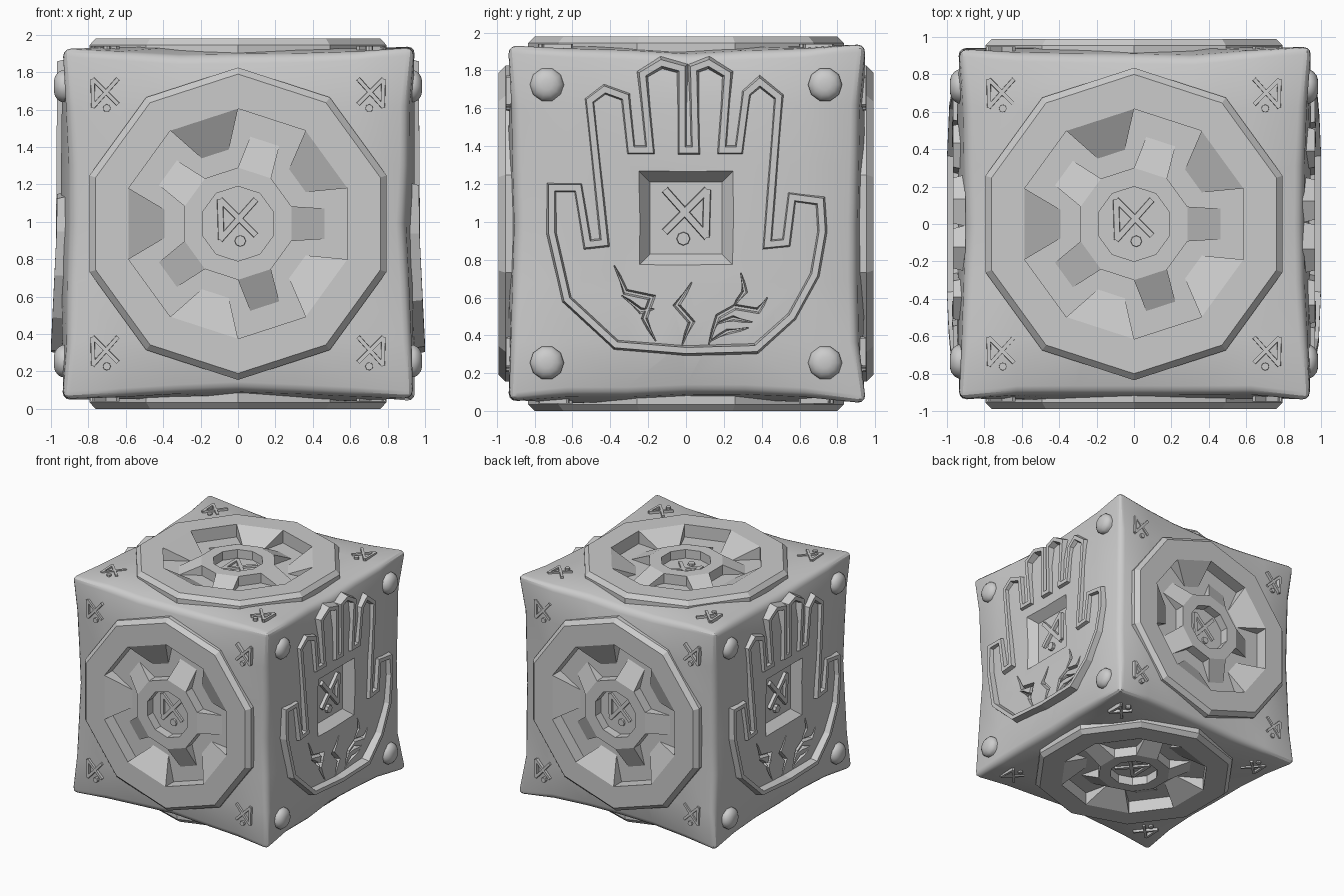
import bpy, bmesh, random
from math import radians, cos, sin
from mathutils import Matrix, Vector

random.seed(4)
if "Cube" in bpy.data.objects:
    bpy.data.objects.remove(bpy.data.objects["Cube"])

stone = bpy.data.materials.new("grey stone")
stone.use_nodes = True
GREY = (0.6, 0.6, 0.6, 1)
stone.diffuse_color = GREY
stone.node_tree.nodes["Principled BSDF"].inputs["Base Color"].default_value = GREY

# Face frames: u right, v up, w outward from the cube centre
CENTRE = Matrix.Translation((0, 0, 0.99))
UPRIGHT = Matrix.Rotation(radians(90), 4, 'X')


def side(turn):
    return CENTRE @ Matrix.Rotation(radians(turn), 4, 'Z') @ UPRIGHT


PLATED = {"front": side(0), "back": side(180), "top": CENTRE,
          "bottom": CENTRE @ Matrix.Rotation(radians(180), 4, 'X')}
HANDED = {"left": side(90), "right": side(270)}


def finish(name, bm, frame=Matrix(), smooth=None):
    bmesh.ops.recalc_face_normals(bm, faces=bm.faces)
    mesh = bpy.data.meshes.new(name)
    bm.to_mesh(mesh)
    bm.free()
    mesh.materials.append(stone)
    ob = bpy.data.objects.new(name, mesh)
    ob.matrix_world = frame
    bpy.context.collection.objects.link(ob)
    if smooth:
        smooth_shade(ob, smooth)
    return ob


def smooth_shade(ob, angle):
    bpy.ops.object.select_all(action='DESELECT')
    ob.select_set(True)
    bpy.context.view_layer.objects.active = ob
    bpy.ops.object.shade_smooth_by_angle(angle=radians(angle))


def polar(r, deg, w):
    return Vector((r * cos(radians(deg)), r * sin(radians(deg)), w))


def lathe(bm, profile, sides=10, start=90, centre=(0, 0)):
    """Closed faceted solid from (radius, height) pairs."""
    shift = Vector((*centre, 0))
    rings = [[bm.verts.new(polar(r, start + 360 * k / sides, w) + shift)
              for k in range(sides)] for r, w in profile]
    for a, b in zip(rings, rings[1:]):
        for k in range(sides):
            j = (k + 1) % sides
            bm.faces.new((a[k], a[j], b[j], b[k]))
    bm.faces.new(rings[0])
    bm.faces.new(rings[-1])


def hull(bm, points):
    verts = [bm.verts.new(p) for p in points]
    bmesh.ops.convex_hull(bm, input=verts)


def ridge(bm, path, base, top, wide, narrow, closed=False, taper=False, lift=None):
    """Mitred bar along a flat path with a trapezoid section."""
    pts = [Vector(p) for p in path]
    n, rings = len(pts), []
    for i, p in enumerate(pts):
        before = p - pts[i - 1] if closed or i else pts[1] - p
        after = pts[(i + 1) % n] - p if closed or i < n - 1 else before
        a, b = before.normalized(), after.normalized()
        na, nb = Vector((-a.y, a.x)), Vector((-b.y, b.x))
        m = (na + nb) / max(1 + na.dot(nb), 0.5)
        if taper and i in (0, n - 1):
            m *= 0.15
        h = top + (lift(p.y) if lift else 0)
        section = ((wide, base), (narrow, h), (-narrow, h), (-wide, base))
        rings.append([bm.verts.new((*(p + m * s), w)) for s, w in section])
    for i in range(n if closed else n - 1):
        a, b = rings[i], rings[(i + 1) % n]
        for k in range(4):
            j = (k + 1) % 4
            bm.faces.new((a[k], a[j], b[j], b[k]))
    if not closed:
        bm.faces.new(rings[0])
        bm.faces.new(rings[-1])


def ornament(bm, cx, cy, size, base, top, flip=1):
    """Abstract mark: crossed bars, a side bar and a dot."""
    bars = [((-.8, 1), (.8, -.8)), ((.8, 1), (-.8, -.6)), ((.8, 1), (.75, -.8))]
    for bar in bars:
        path = [(cx + flip * x * size, cy + y * size) for x, y in bar]
        ridge(bm, path, base, top, size * .16, size * .12)
    dot = (cx - flip * size * .1, cy - size * .85)
    lathe(bm, [(size * .27, base), (size * .24, top)], 8, 0, dot)


# Cutters for the plate sockets, palm recesses and cracks
CRACKS = [[(-.38, -.22), (-.32, -.36), (-.18, -.39), (-.22, -.5), (-.16, -.62)],
          [(-.34, -.38), (-.24, -.46), (-.17, -.45)],
          [(.03, -.31), (-.05, -.43), (.03, -.52), (-.02, -.64)],
          [(.12, -.64), (.17, -.49), (.26, -.44), (.38, -.46), (.43, -.39)],
          [(.25, -.44), (.31, -.36), (.29, -.26)],
          [(.16, -.53), (.25, -.5), (.35, -.52)],
          [(.13, -.62), (.22, -.57), (.33, -.55)]]
cut = bmesh.new()


def add_cut(frame, build):
    old = set(cut.verts)
    build()
    bmesh.ops.transform(cut, matrix=frame, verts=[v for v in cut.verts if v not in old])


def palm_cut():
    hull(cut, [(x * s, y * s + 0.03, w) for s, w in ((.27, .97), (.19, .865))
               for x in (-1, 1) for y in (-1, 1)])
    for crack in CRACKS:
        ridge(cut, crack, .905, .98, .006, .026, taper=True)


for frame in PLATED.values():
    add_cut(frame, lambda: lathe(cut, [(.7, .84), (.7, 1.2)]))
for frame in HANDED.values():
    add_cut(frame, palm_cut)
cutter = finish("cutter", cut)
cutter.hide_render = True

# Worn stone block: edges sag inward between the corners
bm = bmesh.new()
bmesh.ops.create_cube(bm, size=2)
bmesh.ops.subdivide_edges(bm, edges=bm.edges[:], cuts=5, use_grid_fill=True)
for v in bm.verts:
    p = v.co.copy()
    outer = [a for a in range(3) if abs(p[a]) > 0.99]
    v.co = p * 0.94
    if len(outer) == 2:
        t = next(p[a] for a in range(3) if a not in outer)
        for a in outer:
            v.co[a] -= p[a] * (0.04 * (1 - t * t) + random.uniform(-.01, .01))
    elif len(outer) == 3:
        v.co *= 1.01 + random.uniform(-.01, .01)
    else:
        v.co[outer[0]] += random.uniform(-.007, .007)
block = finish("stone_block", bm, CENTRE)
bevel = block.modifiers.new("worn_edges", 'BEVEL')
bevel.width, bevel.segments, bevel.angle_limit = 0.045, 3, radians(55)
carve = block.modifiers.new("carving", 'BOOLEAN')
carve.object, carve.solver, carve.use_self = cutter, 'EXACT', True
bpy.context.view_layer.objects.active = block
block.select_set(True)
for name in ("worn_edges", "carving"):
    bpy.ops.object.modifier_apply(modifier=name)
smooth_shade(block, 28)
bpy.data.objects.remove(cutter)

# Ten-sided plates with a carved wheel
for name, frame in PLATED.items():
    bm = bmesh.new()
    lathe(bm, [(.835, .85), (.835, .955), (.8, .99), (.615, .99), (.615, .88),
               (.3, .88), (.3, .965), (.2, .965), (.2, .89)])
    for k in range(5):
        a = 36 + 72 * k
        hull(bm, [polar(.615, a + d, w) for d in (-18, 18) for w in (.99, .875)]
             + [polar(.4, a + d, .88) for d in (-11, 11)])
        a = 72 * k
        hull(bm, [polar(.3, a + d, w) for d in (-18, 18) for w in (.965, .875)]
             + [polar(.47, a + d, .88) for d in (-10, 10)])
    finish(name + "_plate", bm, frame)

    bm = bmesh.new()
    ornament(bm, 0, .01, .12, .87, .905, -1)
    for x in (-1, 1):
        for y in (-1, 1):
            ornament(bm, .71 * x, .69 * y, .085, .89, .95, x)
    finish(name + "_ornaments", bm, frame)

# Hand outline, palm ornament and rivets on both flanks
HAND = [(-.71, .19), (-.57, .19), (-.52, -.11), (-.43, -.1), (-.51, .65), (-.43, .71),
        (-.32, .67), (-.29, .39), (-.19, .39), (-.23, .79), (-.13, .85), (-.02, .82),
        (-.02, .39), (.05, .39), (.04, .82), (.12, .85), (.22, .79), (.19, .39),
        (.28, .39), (.32, .69), (.39, .75), (.49, .67), (.43, -.11), (.53, -.1),
        (.56, .14), (.71, .12), (.72, -.04), (.68, -.27), (.56, -.49), (.37, -.66),
        (0, -.67), (-.37, -.64), (-.63, -.4), (-.71, -.05)]
for name, frame in HANDED.items():
    bm = bmesh.new()
    ridge(bm, HAND, .9, .968, .032, .016, closed=True,
          lift=lambda v: .032 * min(1, max(0, -v) / .66))
    finish(name + "_hand_outline", bm, frame)
    bm = bmesh.new()
    ornament(bm, 0, .04, .14, .85, .89)
    finish(name + "_palm_ornament", bm, frame)
    bm = bmesh.new()
    for x in (-1, 1):
        for y in (-1, 1):
            lathe(bm, [(.088, .88), (.09, .94), (.08, .96), (.058, .977), (.03, .985)],
                  10, 0, (.735 * x, .735 * y))
    finish(name + "_rivets", bm, frame, 40)
